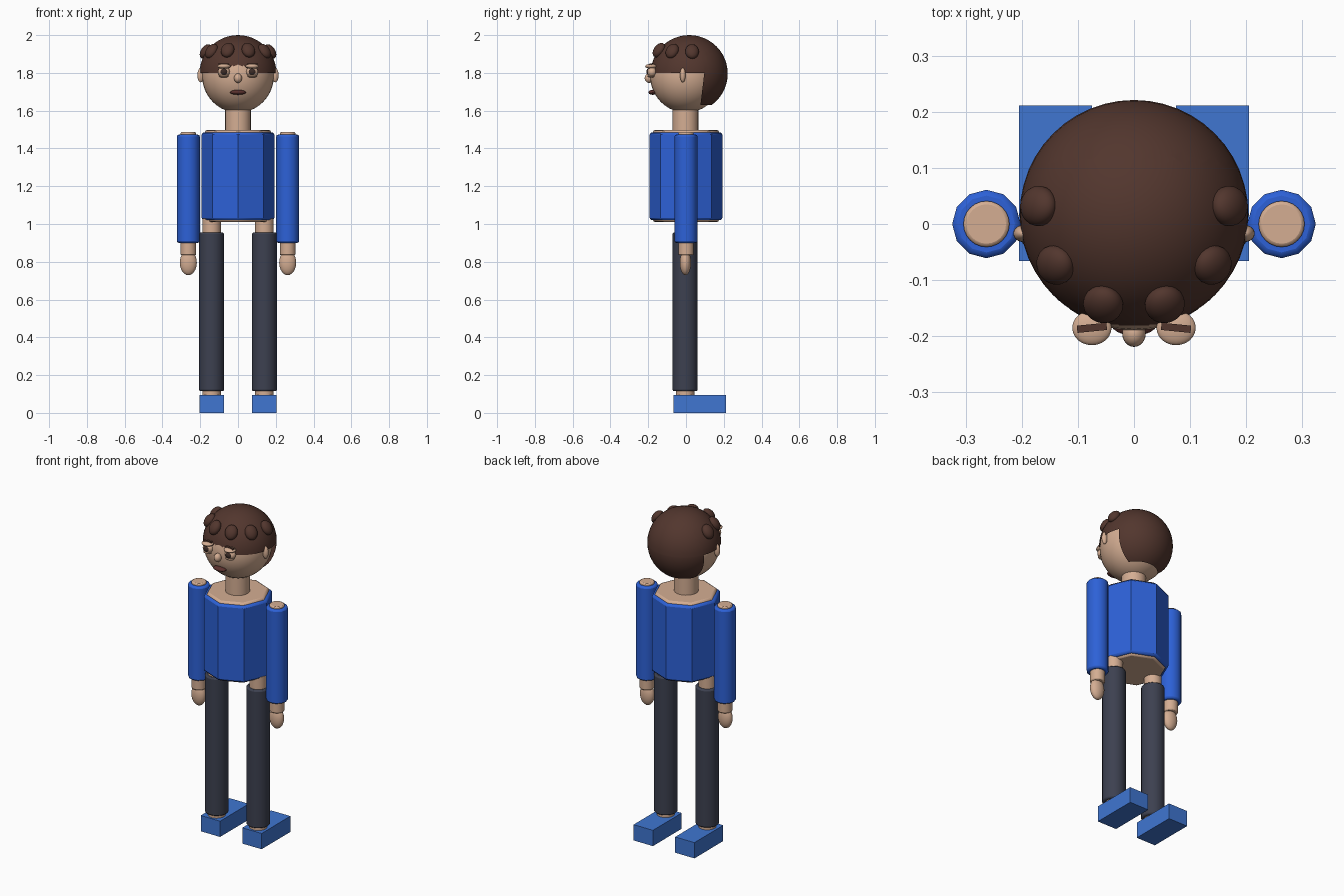
import bpy, bmesh, math
from mathutils import Vector

cube = bpy.data.objects.get("Cube")
if cube:
    bpy.data.objects.remove(cube, do_unlink=True)


def material(name, rgb):
    m = bpy.data.materials.new(name)
    m.use_nodes = True
    col = (*rgb, 1)
    m.diffuse_color = col
    m.node_tree.nodes["Principled BSDF"].inputs["Base Color"].default_value = col
    return m


SKIN = material("skin", (0.66, 0.42, 0.29))
HAIR = material("brown hair", (0.085, 0.037, 0.027))
SHIRT = material("blue shirt", (0.026, 0.12, 0.68))
TROUSERS = material("slate trousers", (0.046, 0.052, 0.08))
SHOES = material("light blue shoes", (0.05, 0.18, 0.64))
LIPS = material("dark lips", (0.1, 0.03, 0.026))
IRIS = material("dark eyes", (0.045, 0.025, 0.02))


def finish(name, mat, smooth=None):
    ob = bpy.context.object
    ob.name = name
    ob.data.materials.append(mat)
    if smooth:
        bpy.ops.object.shade_smooth_by_angle(angle=math.radians(smooth))
    return ob


def ball(name, mat, loc, size, rot=(0, 0, 0), segs=24):
    bpy.ops.mesh.primitive_uv_sphere_add(segments=segs, ring_count=segs // 2,
                                         location=loc, rotation=rot)
    bpy.context.object.scale = size
    return finish(name, mat, 60)


def tube(name, mat, x, y, r, z0, z1, sides, bevel=0.0, smooth=30):
    bpy.ops.mesh.primitive_cylinder_add(vertices=sides, radius=r, depth=z1 - z0,
                                        location=(x, y, (z0 + z1) / 2))
    if bevel:
        mod = bpy.context.object.modifiers.new("soft edges", "BEVEL")
        mod.width = bevel
        mod.segments = 2
        mod.limit_method = "ANGLE"
        mod.angle_limit = math.radians(50)
    return finish(name, mat, smooth)


def box(name, mat, loc, size, rot=(0, 0, 0)):
    bpy.ops.mesh.primitive_cube_add(size=1, location=loc, rotation=rot)
    bpy.context.object.scale = size
    return finish(name, mat)


# Head, neck and torso
ball("head", SKIN, (0, 0, 1.785), (0.19, 0.19, 0.195), segs=40)
tube("neck", SKIN, 0, -0.003, 0.068, 1.46, 1.64, 24)
tube("torso", SKIN, 0, 0, 0.175, 1.01, 1.498, 8, 0.012, 20)
tube("shirt", SHIRT, 0, 0, 0.192, 1.02, 1.485, 8, 0.012, 20)

# Hair shell, trimmed to a fringe in front and a long nape behind
hair = ball("hair", HAIR, (0, 0, 0), (1, 1, 1), segs=48)
bm = bmesh.new()
bm.from_mesh(hair.data)
for v in bm.verts:
    v.co = v.co * 0.204 + Vector((0, 0.017, 1.796))
for point, normal in (((0, 0, 1.8), (0, 0, 1)), ((0, 0, 1.63), (0, 0, 1)),
                      ((0, 0.085, 1.7), (0, 1, -0.12))):
    bmesh.ops.bisect_plane(bm, geom=bm.verts[:] + bm.edges[:] + bm.faces[:],
                           plane_co=point, plane_no=normal)


def is_bare(face):
    c = face.calc_center_median()
    behind = c.y - 0.085 - 0.12 * (c.z - 1.7) > 0
    return c.z < 1.8 and not (behind and c.z > 1.63)


bmesh.ops.delete(bm, geom=[f for f in bm.faces if is_bare(f)], context="FACES")
bm.to_mesh(hair.data)
bm.free()

# Mirrored parts
for side, s in (("left", 1), ("right", -1)):
    # Curls lie flat against the hair shell
    for i, (x, y, z) in enumerate(((0.055, -0.143, 1.92), (0.14, -0.073, 1.915),
                                   (0.17, 0.032, 1.913))):
        out = Vector((s * x, y - 0.017, z - 1.796))
        rot = out.to_track_quat("X", "Z").to_euler()
        ball(f"{side}_curl_{i + 1}", HAIR, (s * x, y, z), (0.027, 0.036, 0.043), rot)

    ball(f"{side}_ear", SKIN, (s * 0.198, -0.017, 1.788), (0.017, 0.015, 0.038))

    # Eye with heavy lids and brow
    ex = s * 0.075
    ball(f"{side}_eyeball", SKIN, (ex, -0.18, 1.805), (0.032, 0.026, 0.028))
    ball(f"{side}_iris", IRIS, (ex, -0.198, 1.806), (0.019, 0.012, 0.017))
    ball(f"{side}_upper_lid", SKIN, (ex, -0.185, 1.835), (0.035, 0.031, 0.013))
    ball(f"{side}_lower_lid", SKIN, (ex, -0.185, 1.783), (0.026, 0.02, 0.008))
    box(f"{side}_brow", HAIR, (ex, -0.185, 1.846), (0.053, 0.013, 0.009),
        (0, 0, s * -0.1))

    # Arm
    ax = s * 0.263
    tube(f"{side}_arm", SKIN, ax, 0, 0.041, 0.835, 1.486, 24, 0.006)
    tube(f"{side}_sleeve", SHIRT, ax, 0, 0.061, 0.9, 1.473, 12, 0.01, 35)
    ball(f"{side}_hand", SKIN, (ax, -0.003, 0.795), (0.045, 0.03, 0.066))

    # Leg
    lx = s * 0.14
    tube(f"{side}_leg", SKIN, lx, -0.005, 0.049, 0.08, 1.03, 24)
    tube(f"{side}_trouser", TROUSERS, lx, -0.005, 0.066, 0.115, 0.955, 16, 0.008, 35)
    box(f"{side}_shoe", SHOES, (lx, 0.073, 0.048), (0.13, 0.277, 0.096))

# Nose and mouth
ball("nose", SKIN, (0, -0.195, 1.772), (0.021, 0.024, 0.025))
ball("mouth", LIPS, (0, -0.176, 1.697), (0.042, 0.023, 0.013))
